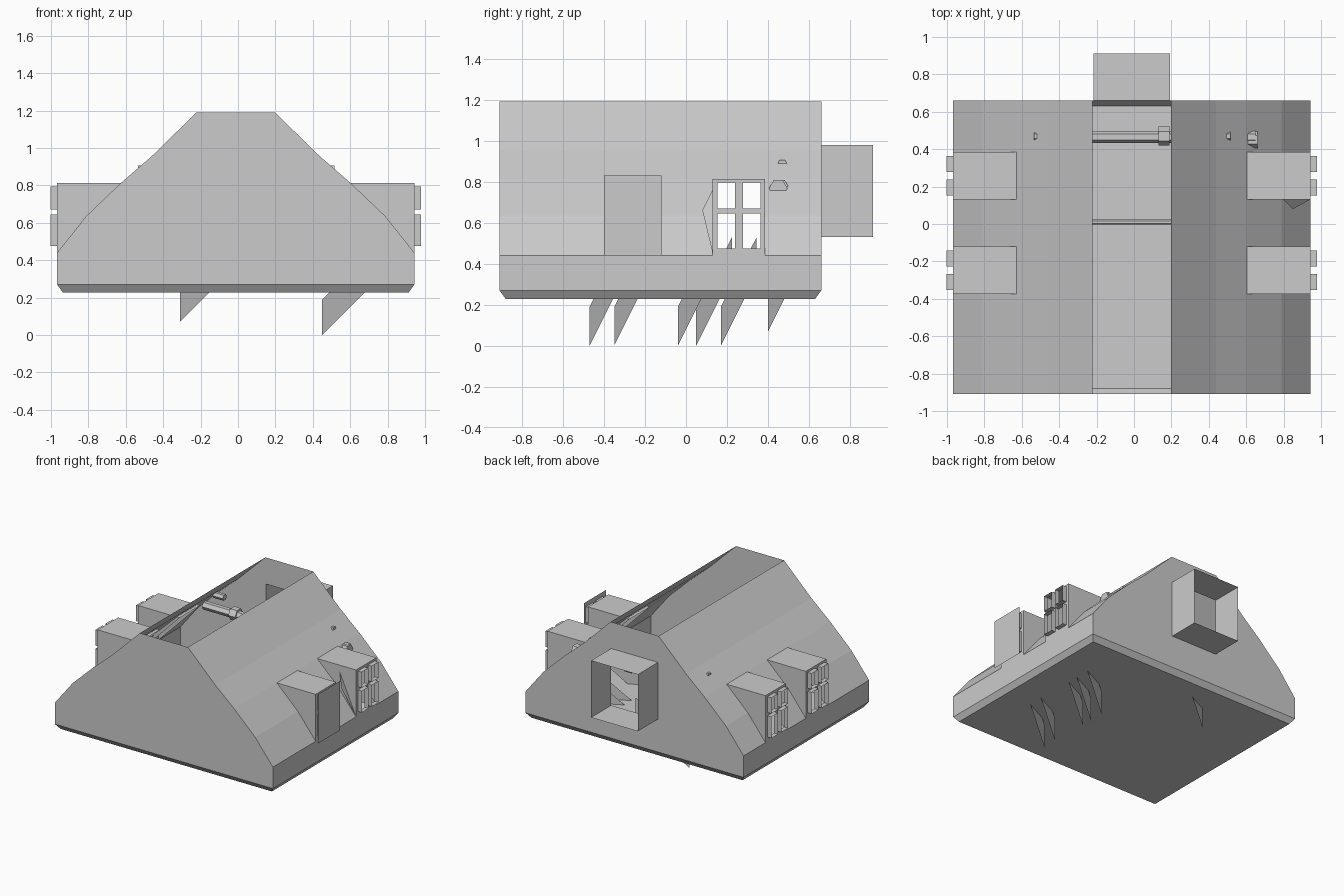
import bpy, bmesh
from math import pi
from mathutils import Vector

cube = bpy.data.objects.get("Cube")
if cube:
    bpy.data.objects.remove(cube)

GREY = (0.6, 0.6, 0.6, 1)
mat = bpy.data.materials.new("plain grey")
mat.use_nodes = True
mat.diffuse_color = GREY
mat.node_tree.nodes["Principled BSDF"].inputs["Base Color"].default_value = GREY

CX = -0.012                      # centre line of the house
FRONT, BACK = -0.91, 0.66
EAVE, DORMER_TOP = 0.44, 0.812
DORMERS = (-0.247, 0.258)        # centres along y
HALF = 0.128                     # half width of a dormer


def finish(name, bm):
    bmesh.ops.remove_doubles(bm, verts=bm.verts, dist=0.0005)
    bmesh.ops.recalc_face_normals(bm, faces=bm.faces)
    mesh = bpy.data.meshes.new(name)
    bm.to_mesh(mesh)
    bm.free()
    mesh.materials.append(mat)
    obj = bpy.data.objects.new(name, mesh)
    bpy.context.collection.objects.link(obj)
    return obj


def face(bm, *points):
    return bm.faces.new([bm.verts.new(p) for p in points])


def slice_at(bm, axis, value):
    normal = Vector((0, 0, 0))
    normal[axis] = 1
    geom = bm.verts[:] + bm.edges[:] + bm.faces[:]
    bmesh.ops.bisect_plane(bm, geom=geom, plane_co=normal * value, plane_no=normal)


def delete_faces(bm, test):
    doomed = [f for f in bm.faces if test(f.calc_center_median())]
    bmesh.ops.delete(bm, geom=doomed, context='FACES')


# Sloped roof sides, with openings under the dormers
PROFILE = [(0.955, 0.27), (0.955, EAVE), (0.80, 0.635), (0.615, DORMER_TOP),
           (0.45, 0.955), (0.21, 1.19)]
bm = bmesh.new()
for s in (-1, 1):
    for (x0, z0), (x1, z1) in zip(PROFILE, PROFILE[1:]):
        face(bm, (CX + s * x0, FRONT, z0), (CX + s * x0, BACK, z0),
             (CX + s * x1, BACK, z1), (CX + s * x1, FRONT, z1))
for c in DORMERS:
    slice_at(bm, 1, c - HALF)
    slice_at(bm, 1, c + HALF)
delete_faces(bm, lambda p: EAVE < p.z < DORMER_TOP
             and any(abs(p.y - c) < HALF for c in DORMERS))
finish("roof_sides", bm)

# Gable walls; the back one is open where the porch joins
PORCH_LOW, PORCH_HIGH, PORCH_X = 0.53, 0.98, 0.205
outline = [(CX + x, z) for x, z in PROFILE] + [(CX - x, z) for x, z in reversed(PROFILE)]
for name, y in (("front_gable", FRONT), ("back_gable", BACK)):
    bm = bmesh.new()
    face(bm, *[(x, y, z) for x, z in outline])
    if y == BACK:
        for s in (-1, 1):
            slice_at(bm, 0, CX + s * PORCH_X)
        for z in (PORCH_LOW, PORCH_HIGH):
            slice_at(bm, 2, z)
        delete_faces(bm, lambda p: abs(p.x - CX) < 0.2 and PORCH_LOW < p.z < PORCH_HIGH)
    finish(name, bm)

# Floor with a bevelled rim
bm = bmesh.new()


def rectangle(inset, z):
    w = 0.955 - inset
    return [(CX - w, FRONT + inset, z), (CX + w, FRONT + inset, z),
            (CX + w, BACK - inset, z), (CX - w, BACK - inset, z)]


low, high = rectangle(0.03, 0.228), rectangle(0, 0.27)
face(bm, *low)
for i in range(4):
    j = (i + 1) % 4
    face(bm, low[i], low[j], high[j], high[i])
finish("floor", bm)


def tube(bm, axis, start, end, u, v):
    """Open four-sided tube along x (0) or y (1)."""
    def at(t, a, b):
        return (t, a, b) if axis == 0 else (a, t, b)
    ring = [(u[0], v[0]), (u[1], v[0]), (u[1], v[1]), (u[0], v[1])]
    for i in range(4):
        a, b = ring[i], ring[(i + 1) % 4]
        face(bm, at(start, *a), at(start, *b), at(end, *b), at(end, *a))


# Open porch at the back
bm = bmesh.new()
tube(bm, 1, BACK, 0.912, (CX - PORCH_X, CX + PORCH_X), (PORCH_LOW, PORCH_HIGH))
finish("porch", bm)

# Dormers with four-pane window frames
PANE_Z = ((0.475, 0.645), (0.67, 0.795))
PANE_Y = ((-0.105, -0.02), (0.02, 0.105))
for s, side in ((1, "left"), (-1, "right")):
    for c, place in zip(DORMERS, ("front", "back")):
        outer, inner = CX + s * 0.955, CX + s * 0.59
        bm = bmesh.new()
        for y in (c - HALF, c + HALF):
            face(bm, (outer, y, EAVE), (outer, y, DORMER_TOP), (inner, y, DORMER_TOP))
        face(bm, (outer, c - HALF, DORMER_TOP), (outer, c + HALF, DORMER_TOP),
             (inner, c + HALF, DORMER_TOP), (inner, c - HALF, DORMER_TOP))
        finish(f"{side}_{place}_dormer", bm)

        bm = bmesh.new()
        face(bm, (outer, c - HALF, EAVE), (outer, c + HALF, EAVE),
             (outer, c + HALF, DORMER_TOP), (outer, c - HALF, DORMER_TOP))
        for a, b in PANE_Y:
            slice_at(bm, 1, c + a)
            slice_at(bm, 1, c + b)
        for a, b in PANE_Z:
            slice_at(bm, 2, a)
            slice_at(bm, 2, b)
        delete_faces(bm, lambda p: any(a < p.y - c < b for a, b in PANE_Y)
                     and any(a < p.z < b for a, b in PANE_Z))
        for a, b in PANE_Y:
            for z in PANE_Z:
                tube(bm, 0, outer, CX + s * 0.99, (c + a, c + b), z)
        finish(f"{side}_{place}_window", bm)

# Shutter panel over the left front window
bm = bmesh.new()
x = CX + 0.991
face(bm, (x, -0.40, EAVE), (x, -0.12, EAVE), (x, -0.12, 0.83), (x, -0.40, 0.83))
finish("shutter", bm)

# Slanted light blades that pass down through the floor
for i, (x, y, z) in enumerate([(0.45, -0.47, 0), (0.45, -0.35, 0), (0.45, -0.04, 0),
                               (0.45, 0.05, 0), (0.45, 0.17, 0), (-0.31, 0.40, 0.07)]):
    bm = bmesh.new()
    run = 0.35
    face(bm, (x, y, z), (x + run, y + run / 2, z + run),
         (x + run, y + run / 2, z + run + 0.18), (x, y, z + 0.19))
    finish(f"light_blade_{i + 1}", bm)

# Blade corner beside the left back dormer
bm = bmesh.new()
face(bm, (0.94, 0.13, 0.45), (0.85, 0.08, 0.66), (0.80, 0.13, 0.76))
finish("side_blade", bm)


def rod(name, x0, x1, y, z, radius, sides=6):
    bpy.ops.mesh.primitive_cylinder_add(vertices=sides, radius=radius, depth=x1 - x0,
                                        location=((x0 + x1) / 2, y, z),
                                        rotation=(0, pi / 2, 0))
    obj = bpy.context.object
    obj.name = name
    obj.data.materials.append(mat)


# Cross pole with collars, and the thin rail in the middle
rod("cross_pole", -0.62, 0.65, 0.465, 0.78, 0.033)
rod("pole_end", 0.60, 0.66, 0.45, 0.768, 0.045)
for x in (-0.35, 0.16):
    rod("pole_collar", x - 0.03, x + 0.03, 0.47, 0.78, 0.05)
for x in (-0.49, 0.47):
    rod("roof_peg", x - 0.045, x + 0.045, 0.47, 0.885, 0.025)
rod("middle_rail", -0.79, 0.765, 0.01, 0.63, 0.014)
